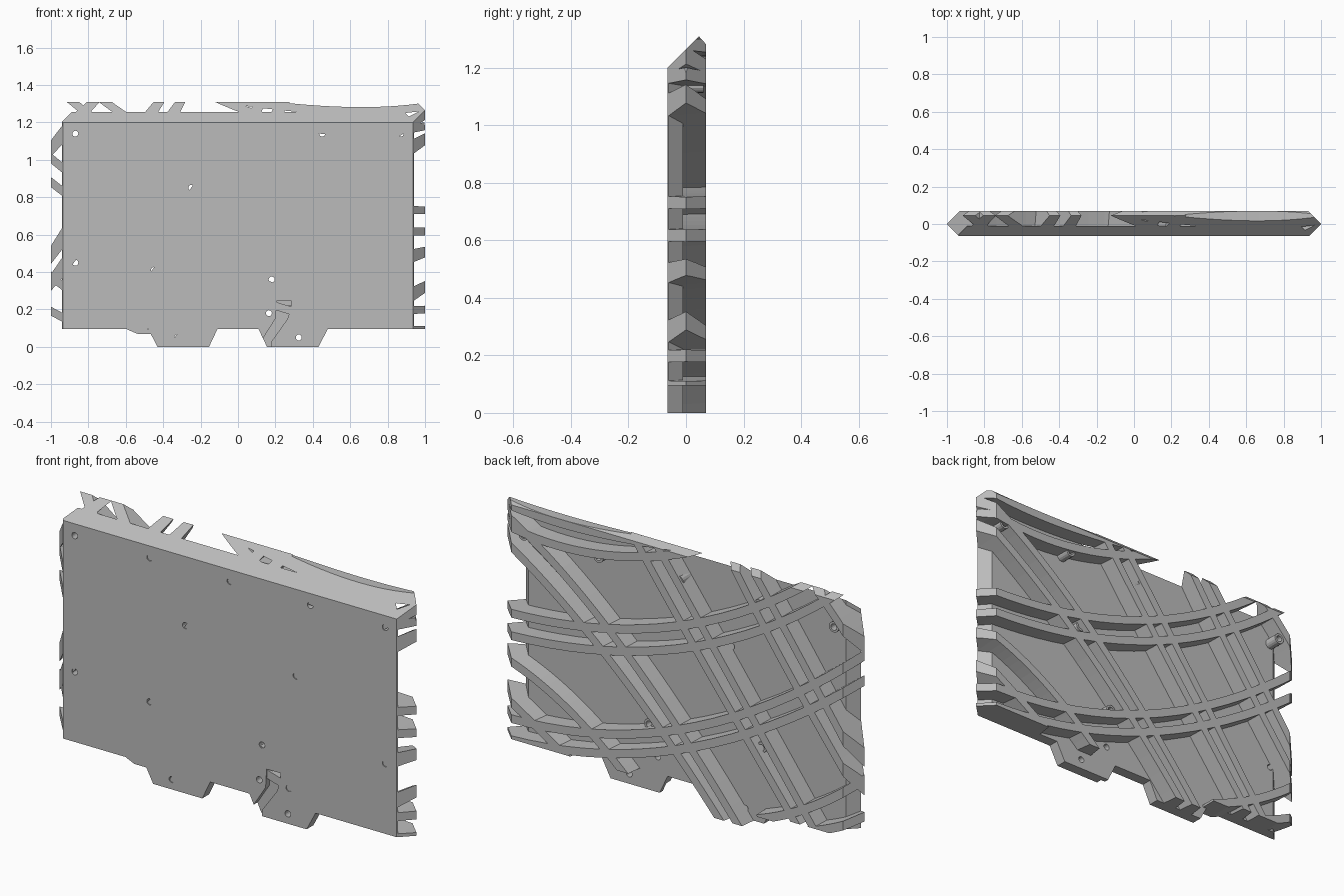
import bpy, bmesh, math
from mathutils import Vector

cube = bpy.data.objects.get("Cube")
if cube:
    bpy.data.objects.remove(cube, do_unlink=True)

grey = bpy.data.materials.new("light_grey")
grey.use_nodes = True
grey.diffuse_color = (0.5, 0.5, 0.5, 1)
grey.node_tree.nodes["Principled BSDF"].inputs["Base Color"].default_value = (0.5, 0.5, 0.5, 1)

FRONT, BACK, REAR = -0.065, -0.01, 0.07
BASE = 0.095


def finish(name, bm):
    bmesh.ops.recalc_face_normals(bm, faces=bm.faces)
    mesh = bpy.data.meshes.new(name)
    bm.to_mesh(mesh)
    bm.free()
    mesh.materials.append(grey)
    ob = bpy.data.objects.new(name, mesh)
    bpy.context.collection.objects.link(ob)
    return ob


def loft(bm, rings):
    """Join rings of points into a closed solid."""
    rings = [[bm.verts.new(p) for p in ring] for ring in rings]
    n = len(rings[0])
    for a, b in zip(rings, rings[1:]):
        for i in range(n):
            j = (i + 1) % n
            bm.faces.new((a[i], a[j], b[j], b[i]))
    bm.faces.new(rings[0])
    bm.faces.new(rings[-1][::-1])


def prism(bm, outline, y0, y1):
    loft(bm, [[(x, y, z) for x, z in outline] for y in (y0, y1)])


def circle(x, z, r, n=16):
    return [(x + r * math.cos(i * math.tau / n), z + r * math.sin(i * math.tau / n)) for i in range(n)]


def cut(ob, cutter):
    mod = ob.modifiers.new("cut", 'BOOLEAN')
    mod.operation, mod.solver, mod.object = 'DIFFERENCE', 'EXACT', cutter
    cutter.hide_render = True
    bpy.context.view_layer.update()
    dg = bpy.context.evaluated_depsgraph_get()
    mesh = bpy.data.meshes.new_from_object(ob.evaluated_get(dg))
    ob.modifiers.clear()
    ob.data = mesh
    bpy.data.objects.remove(cutter, do_unlink=True)


# Panel with two lower tabs, a sloped top edge and sides that taper to the rear
def panel_ring(y, side, top):
    right = [(0.11, BASE), (0.155, 0), (0.43, 0), (0.48, BASE), (side, BASE), (side, top)]
    pts = [(-x, z) for x, z in right[::-1]] + right
    return [(x, y, z) for x, z in pts]


bm = bmesh.new()
loft(bm, [panel_ring(FRONT, 0.935, 1.2), panel_ring(-0.06, 0.94, 1.205), panel_ring(BACK, 0.89, 1.255)])
panel = finish("panel", bm)

# Screw holes
tall = [(-0.87, 1.14), (-0.45, 1.14), (0, 1.14), (0.45, 1.14), (0.87, 1.14)]
short = [(0.37, 0.76), (-0.45, 0.41), (0.18, 0.36)]
plain = [(-0.25, 0.85), (-0.87, 0.45), (0.87, 0.45), (0.165, 0.18), (0.33, 0.18),
         (-0.325, 0.05), (0.325, 0.05)]
bm = bmesh.new()
for x, z in tall + short + plain:
    prism(bm, circle(x, z, 0.016), -0.1, 0.1)
cut(panel, finish("hole_cutter", bm))

# Cable groove on the front and the slot it leads to
bm = bmesh.new()
prism(bm, [(0.205, 0.23), (0.285, 0.23), (0.28, 0.2), (0.265, 0.15), (0.18, 0.03), (0.18, -0.02),
           (0.13, -0.02), (0.13, 0.04), (0.2, 0.15)], -0.1, -0.035)
cut(panel, finish("groove_cutter", bm))
bm = bmesh.new()
prism(bm, [(0.205, 0.222), (0.285, 0.222), (0.285, 0.245), (0.205, 0.245)], -0.1, -0.02)
cut(panel, finish("slot_cutter", bm))

# Screw bosses on the rear, built as tubes
for spots, depth in ((tall, 0.06), (short, 0.04)):
    for x, z in spots:
        bm = bmesh.new()
        rings = []
        for r, y in ((0.027, BACK - 0.01), (0.027, depth), (0.016, depth), (0.016, BACK - 0.01)):
            rings.append([bm.verts.new((px, y, pz)) for px, pz in circle(x, z, r)])
        for a, b in zip(rings, rings[1:] + rings[:1]):
            for i in range(len(a)):
                j = (i + 1) % len(a)
                bm.faces.new((a[i], a[j], b[j], b[i]))
        finish("screw_boss", bm)

# Planes that trim every rib: pointed sides and a ridged top
TRIM = [((s * 0.94, -0.06, 0), (s, -1, 0)) for s in (-1, 1)]
TRIM += [((s, 0, 0), (s, 1, 0)) for s in (-1, 1)]
TRIM += [((0, FRONT, 1.2), (0, -1, 1)), ((0, 0.043, 1.312), (0, 1, 0.9))]


def rib(name, p0, p1, p2, width=0.042, draft=0.0, low=BASE, steps=20):
    """Sweep a curved bar through three points, then trim it to the outline."""
    p0, p1, p2 = Vector(p0), Vector(p1), Vector(p2)

    def at(t):
        return p0 * (2 * t - 1) * (t - 1) + p1 * 4 * t * (1 - t) + p2 * t * (2 * t - 1)

    rings = []
    for i in range(steps + 1):
        t = i / steps
        d = (at(t + 0.01) - at(t - 0.01)).normalized()
        side, c = Vector((-d.y, d.x)), at(t)
        ring = []
        for sign, y in ((-1, -0.06), (1, -0.06), (1, REAR), (-1, REAR)):
            half = width / 2 + (draft if y < 0 else 0)
            q = c + side * sign * half
            ring.append((q.x, y, q.y))
        rings.append(ring)
    bm = bmesh.new()
    loft(bm, rings)
    bmesh.ops.recalc_face_normals(bm, faces=bm.faces)
    for co, no in TRIM + [((0, 0, low), (0, 0, -1))]:
        bmesh.ops.bisect_plane(bm, geom=bm.verts[:] + bm.edges[:] + bm.faces[:], plane_co=co,
                               plane_no=Vector(no).normalized(), clear_outer=True)
        bmesh.ops.holes_fill(bm, edges=[e for e in bm.edges if e.is_boundary], sides=0)
    finish(name, bm)


# Sweeping cross ribs
rib("upper_cross_rib", (1.05, 0.73), (0.1, 0.88), (-0.75, 1.34))
rib("upper_cross_rib", (1.05, 0.615), (0, 0.8), (-0.92, 1.34))
rib("lower_cross_rib", (1.05, 0.2), (0, 0.39), (-1.05, 1.05))
rib("lower_cross_rib", (1.05, 0.09), (0, 0.29), (-1.05, 0.92))
rib("top_rib", (1.0, 1.285), (0.5, 1.265), (-0.16, 1.34))
rib("top_rib", (1.0, 1.18), (0.45, 1.16), (-0.14, 1.34))
rib("bottom_rib", (-0.45, 0.06), (-0.75, 0.2), (-1.05, 0.42), low=0.07)
rib("bottom_rib", (-0.72, 0.07), (-0.88, 0.13), (-1.05, 0.22))

# Diagonal ribs, with a wider foot
for name, pts, low in (
        ("left_diagonal_rib", [(1.05, 1.14), (0.4, 0.66), (-0.26, -0.03)], 0),
        ("left_diagonal_rib", [(1.05, 1.27), (0.38, 0.79), (-0.36, -0.03)], 0),
        ("middle_diagonal_rib", [(0.27, 1.34), (-0.07, 0.87), (-0.68, 0.07)], BASE),
        ("middle_diagonal_rib", [(0.15, 1.34), (-0.21, 0.85), (-0.78, 0.07)], BASE),
        ("right_diagonal_rib", [(-0.29, 1.34), (-0.6, 0.88), (-1.05, 0.28)], BASE),
        ("right_diagonal_rib", [(-0.4, 1.34), (-0.68, 0.95), (-1.05, 0.42)], BASE),
        ("corner_rib", [(-0.74, 1.34), (-0.88, 1.2), (-1.05, 1.0)], BASE),
        ("lower_left_rib", [(1.05, 0.52), (0.66, 0.36), (0.28, 0.07)], BASE),
        ("lower_left_rib", [(1.05, 0.35), (0.8, 0.2), (0.6, 0.07)], BASE)):
    rib(name, *pts, draft=0.012, low=low)
